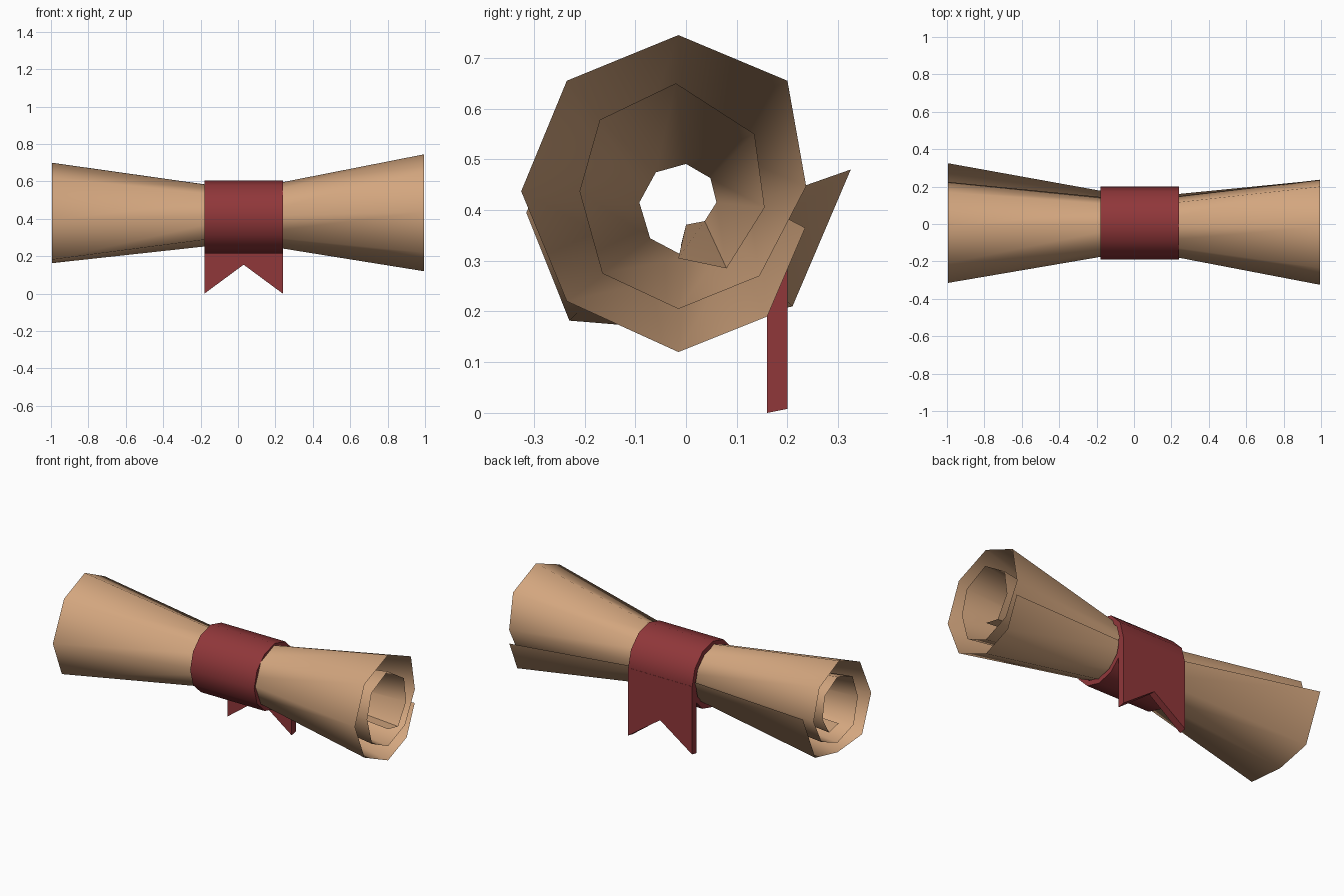
import bpy, bmesh, math

if "Cube" in bpy.data.objects:
    bpy.data.objects.remove(bpy.data.objects["Cube"])


def material(name, rgb):
    m = bpy.data.materials.new(name)
    m.diffuse_color = (*rgb, 1)
    m.use_nodes = True
    m.node_tree.nodes["Principled BSDF"].inputs["Base Color"].default_value = m.diffuse_color
    return m


paper = material("tan paper", (0.65, 0.38, 0.21))
red = material("dark red cloth", (0.28, 0.038, 0.042))


def make(name, bm, mat, angle):
    me = bpy.data.meshes.new(name)
    bm.to_mesh(me)
    bm.free()
    ob = bpy.data.objects.new(name, me)
    bpy.context.collection.objects.link(ob)
    me.materials.append(mat)
    bpy.ops.object.select_all(action='DESELECT')
    ob.select_set(True)
    bpy.context.view_layer.objects.active = ob
    bpy.ops.object.shade_smooth_by_angle(angle=math.radians(angle))
    return ob


# Rolled sheet: spiral sections (y, z) from the free outer edge to the inner edge
right_end = [(.235, .365), (.16, .19), (-.015, .12), (-.235, .22), (-.325, .437),
             (-.235, .655), (-.015, .745), (.2, .655), (.237, .447), (.145, .27),
             (-.015, .205), (-.165, .275), (-.21, .437), (-.17, .578), (-.02, .65),
             (.135, .55), (.155, .405), (.08, .285), (-.015, .305)]
left_end = [(.325, .48), (.21, .21), (0, .163), (-.23, .182), (-.315, .395),
            (-.21, .62), (-.015, .70), (.17, .61), (.225, .43), (.15, .28),
            (0, .22), (-.15, .27), (-.19, .42), (-.14, .56), (0, .61),
            (.12, .54), (.14, .41), (.08, .31), (-.01, .33)]
waist = []
for i in range(19):
    a = -math.pi / 4 * i
    r = 0.14 if i < 7 else 0.14 - 0.008 * (i - 6)
    waist.append((r * math.cos(a), 0.415 + r * math.sin(a)))

bm = bmesh.new()
rows = [[bm.verts.new((x, y, z)) for y, z in sec]
        for x, sec in ((-0.995, left_end), (0.03, waist), (0.995, right_end))]
for a, b in zip(rows, rows[1:]):
    for i in range(len(a) - 1):
        bm.faces.new((a[i], a[i + 1], b[i + 1], b[i]))
make("rolled_sheet", bm, paper, 60)

# Ribbon band: a short thick ring around the waist
X0, X1, N = -0.18, 0.24, 12
bm = bmesh.new()
loops = []
for x, r in ((X0, 0.195), (X1, 0.195), (X1, 0.165), (X0, 0.165)):
    loops.append([bm.verts.new((x, 0.004 + r * math.cos(2 * math.pi * k / N),
                                0.41 + r * math.sin(2 * math.pi * k / N)))
                  for k in range(N)])
for j in range(4):
    a, b = loops[j], loops[(j + 1) % 4]
    for k in range(N):
        n = (k + 1) % N
        bm.faces.new((a[k], a[n], b[n], b[k]))
bmesh.ops.recalc_face_normals(bm, faces=bm.faces)
make("ribbon_band", bm, red, 40)

# Ribbon tail: notched strip hanging at the back
outline = [(X0, .41), (X0, 0), (0.03, .155), (X1, 0), (X1, .41), (0.03, .41)]
bm = bmesh.new()
front = [bm.verts.new((x, 0.16, z)) for x, z in outline]
back = [bm.verts.new((x, 0.2, max(z, 0.008))) for x, z in outline]
for s in (front, back):
    bm.faces.new((s[0], s[1], s[2], s[5]))
    bm.faces.new((s[5], s[2], s[3], s[4]))
for i in range(6):
    n = (i + 1) % 6
    bm.faces.new((front[i], front[n], back[n], back[i]))
bmesh.ops.recalc_face_normals(bm, faces=bm.faces)
make("ribbon_tail", bm, red, 30)
